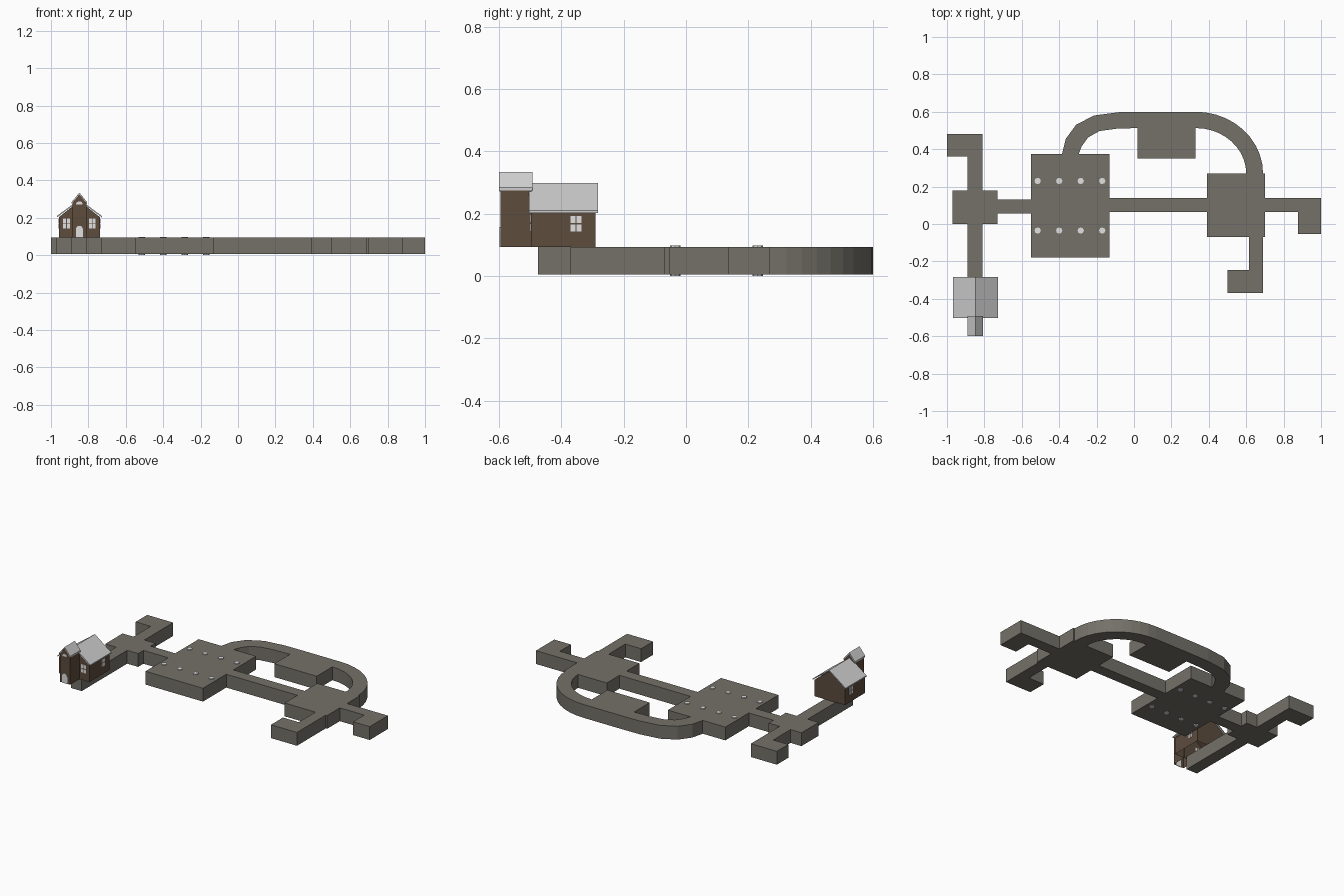
import bpy, bmesh, math

if "Cube" in bpy.data.objects:
    bpy.data.objects.remove(bpy.data.objects["Cube"])

def material(name, rgb):
    m = bpy.data.materials.new(name)
    m.diffuse_color = (*rgb, 1)
    m.use_nodes = True
    m.node_tree.nodes["Principled BSDF"].inputs["Base Color"].default_value = m.diffuse_color
    return m

STONE = material("grey_stone", (0.175, 0.165, 0.14))
BROWN = material("brown_wall", (0.11, 0.072, 0.046))
ROOF = material("light_grey_roof", (0.62, 0.62, 0.62))
PALE = material("pale_glass", (0.75, 0.75, 0.75))
Z0, Z1 = 0.005, 0.093

def make(name, verts, faces, mat, fix=True):
    me = bpy.data.meshes.new(name)
    me.from_pydata(verts, [], faces)
    if fix:
        bm = bmesh.new()
        bm.from_mesh(me)
        bmesh.ops.recalc_face_normals(bm, faces=bm.faces)
        bm.to_mesh(me)
        bm.free()
    me.materials.append(mat)
    ob = bpy.data.objects.new(name, me)
    bpy.context.collection.objects.link(ob)
    return ob

def box(name, x0, x1, y0, y1, z0=Z0, z1=Z1, mat=STONE):
    v = [(x, y, z) for z in (z0, z1) for x, y in ((x0, y0), (x1, y0), (x1, y1), (x0, y1))]
    f = [(3, 2, 1, 0), (4, 5, 6, 7)] + [(i, (i + 1) % 4, (i + 1) % 4 + 4, i + 4) for i in range(4)]
    return make(name, v, f, mat)

def prism_y(name, prof, y0, y1, mat, skip=None):
    """Extrude an x,z profile along y; skip leaves one side open."""
    n = len(prof)
    v = [(x, y, z) for y in (y0, y1) for x, z in prof]
    f = [tuple(range(n)), tuple(range(2 * n - 1, n - 1, -1))]
    f += [(i, i + n, (i + 1) % n + n, (i + 1) % n) for i in range(n) if i != skip]
    return make(name, v, f, mat)

# Rooms and corridors
box("northwest_room", -1.0, -0.81, 0.36, 0.48)
box("west_corridor_north", -0.89, -0.81, 0.18, 0.36)
box("west_room", -0.97, -0.73, 0.0, 0.18)
box("west_corridor_south", -0.89, -0.81, -0.475, 0.0)
box("west_link", -0.73, -0.55, 0.055, 0.13)
box("great_hall", -0.55, -0.13, -0.18, 0.375)
box("middle_corridor", -0.13, 0.39, 0.063, 0.138)
box("east_room", 0.39, 0.70, -0.07, 0.27)
box("east_corridor", 0.70, 0.878, 0.063, 0.138)
box("east_end_room", 0.878, 1.0, -0.053, 0.138)
box("southeast_corridor", 0.615, 0.69, -0.245, -0.07)
box("southeast_room", 0.50, 0.69, -0.37, -0.245)
box("north_room", 0.02, 0.33, 0.35, 0.513)

# Curved corridor round the north side
outer = [(-.385, .375), (-.365, .455), (-.31, .53), (-.215, .58), (-.08, .598), (.02, .6)]
inner = [(-.295, .375), (-.28, .415), (-.245, .463), (-.185, .497), (-.09, .51), (.02, .513)]
for i in range(11):
    a = math.pi / 2 * (1 - i / 10)
    outer.append((0.33 + 0.36 * math.cos(a), 0.27 + 0.33 * math.sin(a)))
    inner.append((0.33 + 0.27 * math.cos(a), 0.27 + 0.243 * math.sin(a)))
v, f = [], []
for (ox, oy), (ix, iy) in zip(outer, inner):
    v += [(ox, oy, Z0), (ix, iy, Z0), (ix, iy, Z1), (ox, oy, Z1)]
for i in range(len(outer) - 1):
    b = 4 * i
    f += [(b + k, b + (k + 1) % 4, b + 4 + (k + 1) % 4, b + 4 + k) for k in range(4)]
f += [(0, 1, 2, 3), tuple(len(v) - k for k in (1, 2, 3, 4))]
make("curved_corridor", v, f, STONE)

# Pillars poking through the great hall
for i in range(4):
    for y in (0.23, -0.035):
        bpy.ops.mesh.primitive_cylinder_add(vertices=8, radius=0.017, depth=0.098,
                                            location=(-0.515 + 0.115 * i, y, 0.049))
        bpy.context.object.name = "pillar"
        bpy.context.object.data.materials.append(PALE)

# Chapel, open underneath
CX = -0.848
def gable(name, half, eave, ridge, y0, y1):
    prof = [(CX - half, Z1), (CX + half, Z1), (CX + half, eave), (CX, ridge), (CX - half, eave)]
    return prism_y(name, prof, y0, y1, BROWN, skip=0)

def roof(name, half, eave, ridge, y0, y1, t):
    prof = [(CX - half, eave), (CX, ridge), (CX + half, eave),
            (CX + half, eave - t), (CX, ridge - t), (CX - half, eave - t)]
    return prism_y(name, prof, y0, y1, ROOF)

gable("chapel_wall", 0.11, 0.203, 0.289, -0.498, -0.29)
roof("chapel_roof", 0.12, 0.21, 0.298, -0.503, -0.283, 0.008)
gable("tower_wall", 0.038, 0.278, 0.325, -0.595, -0.495)
roof("tower_roof", 0.042, 0.283, 0.334, -0.60, -0.493, 0.009)

# Windows of four panes on the front and both sides
def panes(c, half, gap, z0, z1):
    zm = (z0 + z1) / 2
    for u0, u1 in ((c - half, c - gap), (c + gap, c + half)):
        for a, b in ((z0, zm - gap), (zm + gap, z1)):
            yield u0, u1, a, b

for s in (-1, 1):
    for u0, u1, a, b in panes(CX + s * 0.069, 0.018, 0.002, 0.143, 0.197):
        box("front_window_pane", u0, u1, -0.5, -0.497, a, b, PALE)
    wx = CX + s * 0.11
    for u0, u1, a, b in panes(-0.353, 0.017, 0.002, 0.143, 0.192):
        box("side_window_pane", wx - 0.002, wx + 0.002, u0, u1, a, b, PALE)

# Arched door and half-round tower window
def arch(name, r, base, spring):
    prof = [(CX + r * math.cos(math.pi * i / 8), spring + r * math.sin(math.pi * i / 8)) for i in range(9)]
    if base < spring:
        prof += [(CX - r, base), (CX + r, base)]
    prism_y(name, prof, -0.598, -0.594, PALE)

arch("door", 0.019, Z1, 0.138)
arch("tower_window", 0.018, 0.27, 0.27)
